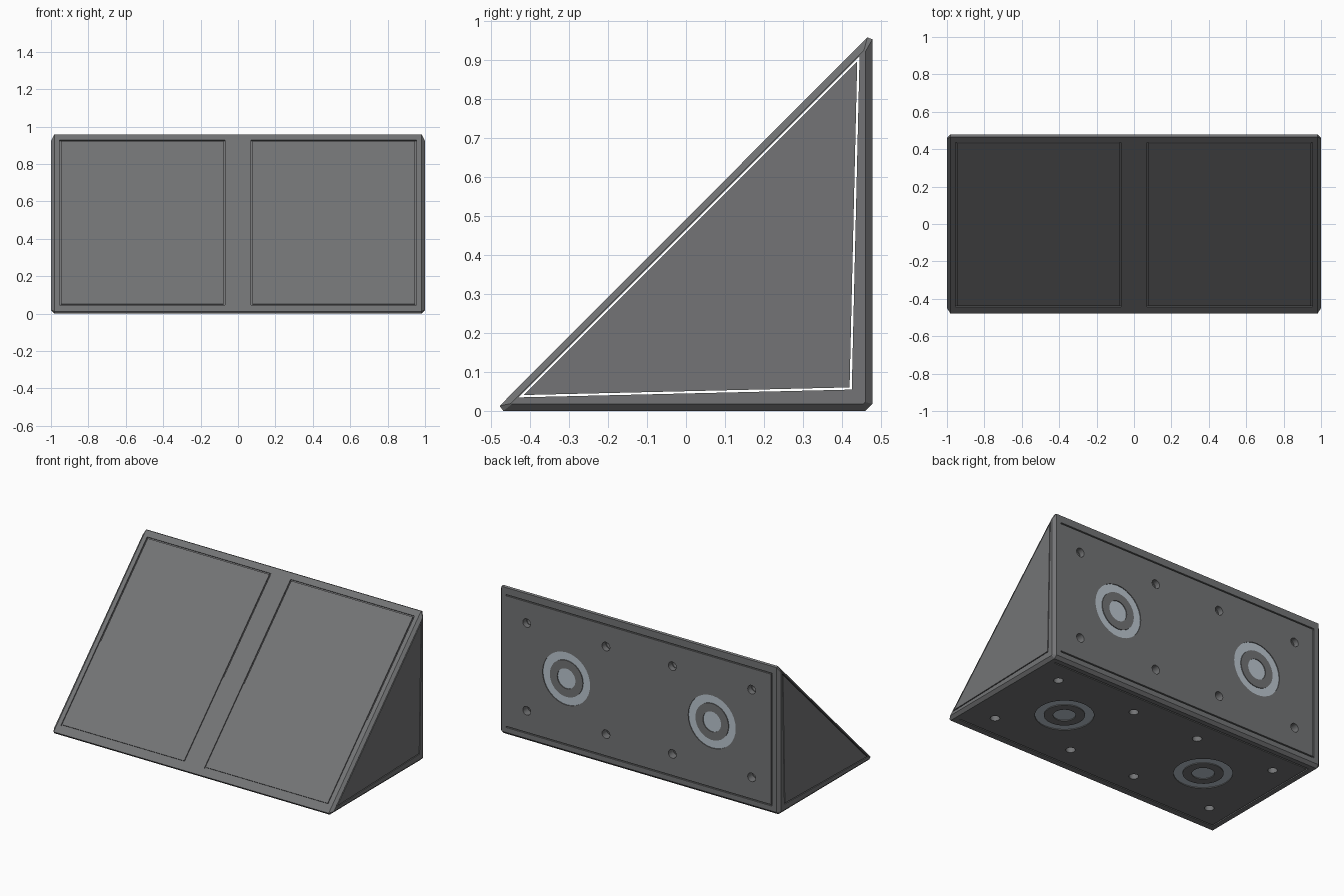
import bpy, bmesh, math
from mathutils import Matrix, Vector

if "Cube" in bpy.data.objects:
    bpy.data.objects.remove(bpy.data.objects["Cube"])


def material(name, rgb):
    m = bpy.data.materials.new(name)
    m.diffuse_color = (*rgb, 1)
    m.use_nodes = True
    m.node_tree.nodes["Principled BSDF"].inputs["Base Color"].default_value = m.diffuse_color
    return m


GREY = material("dark grey", (0.172, 0.175, 0.180))
STEEL = material("pale steel", (0.50, 0.57, 0.63))


def make(name, bm, mat):
    bmesh.ops.recalc_face_normals(bm, faces=bm.faces)
    me = bpy.data.meshes.new(name)
    bm.to_mesh(me)
    bm.free()
    me.materials.append(mat)
    ob = bpy.data.objects.new(name, me)
    bpy.context.collection.objects.link(ob)
    return ob


def select(ob):
    bpy.ops.object.select_all(action='DESELECT')
    ob.select_set(True)
    bpy.context.view_layer.objects.active = ob


def loft(bm, rings, closed=False):
    """Skin equal-length point loops; cap the ends, or join last to first."""
    loops = [[bm.verts.new(p) for p in r] for r in rings]
    n = len(loops[0])
    pairs = list(zip(loops, loops[1:]))
    if closed:
        pairs.append((loops[-1], loops[0]))
    for a, b in pairs:
        for i in range(n):
            j = (i + 1) % n
            bm.faces.new((a[i], a[j], b[j], b[i]))
    if not closed:
        bm.faces.new(loops[0])
        bm.faces.new(loops[-1])


def plane(origin, u, v, n):
    m = Matrix((u, v, n)).transposed().to_4x4()
    m.translation = origin
    return m


def box(bm, M, u0, u1, v0, v1, depth):
    loft(bm, [[M @ Vector((u, v, w)) for u, v in
               ((u0, v0), (u1, v0), (u1, v1), (u0, v1))] for w in (-depth, 0.02)])


def disc(bm, M, u, v, r, w0, w1, hole=0, seg=32):
    """Cylinder, or washer when hole is above zero."""
    def circle(rad, w):
        return [M @ Vector((u + rad * math.cos(t), v + rad * math.sin(t), w))
                for t in (2 * math.pi * i / seg for i in range(seg))]
    if hole:
        loft(bm, [circle(r, w0), circle(r, w1), circle(hole, w1), circle(hole, w0)], True)
    else:
        loft(bm, [circle(r, w0), circle(r, w1)])


def cut(ob, bm):
    cutter = make("cutter", bm, GREY)
    cutter.hide_render = True
    mod = ob.modifiers.new("cut", 'BOOLEAN')
    mod.operation, mod.solver, mod.object, mod.use_self = 'DIFFERENCE', 'EXACT', cutter, True
    select(ob)
    bpy.ops.object.modifier_apply(modifier=mod.name)
    bpy.data.objects.remove(cutter)


# Wedge body with chamfered ends
full = [(-.478, .013), (-.468, 0), (.46, 0), (.478, .018), (.478, .953), (.465, .958)]
small = [(-.450, .019), (-.446, .018), (.455, .018), (.46, .023), (.46, .922), (.456, .924)]
bm = bmesh.new()
loft(bm, [[(x, y, z) for y, z in prof] for x, prof in
          ((-1, small), (-.982, full), (.982, full), (1, small))])
body = make("wedge_body", bm, GREY)

# Working planes of the three large faces (v starts at the shared corner)
s = math.sqrt(0.5)
back = plane((0, .478, 0), (-1, 0, 0), (0, 0, 1), (0, 1, 0))
base = plane((0, .478, 0), (1, 0, 0), (0, -1, 0), (0, 0, -1))
slope = plane((0, -.493, 0), (1, 0, 0), (0, s, s), (0, -s, s))

# Thin slot that separates the inner core from the outer shell
tri = [(-.43, .035), (.445, .91), (.425, .055)]
cy, cz, k = .18, .30, .977
inner = [(cy + (y - cy) * k, cz + (z - cz) * k) for y, z in tri]
bm = bmesh.new()
loft(bm, [[(x, y, z) for y, z in loop] for x, loop in
          ((-1.1, tri), (1.1, tri), (1.1, inner), (-1.1, inner))], True)
cut(body, bm)

# Panel grooves on the slope
g = 0.008
bm = bmesh.new()
for u0, u1 in ((-.955, -.07), (.07, .955)):
    v0, v1 = .068, 1.315
    box(bm, slope, u0, u1, v0, v0 + g, .008)
    box(bm, slope, u0, u1, v1 - g, v1, .008)
    box(bm, slope, u0, u0 + g, v0, v1, .008)
    box(bm, slope, u1 - g, u1, v0, v1, .008)
cut(body, bm)

# Seams, pin holes and magnet pockets on back and base
for M, side in ((back, 1), (base, -1)):
    bm = bmesh.new()
    box(bm, M, -.95, .95, .05, .05 + g, .01)
    box(bm, M, -.95, .95, .90, .90 + g, .01)
    e = side * .946
    box(bm, M, e - g / 2, e + g / 2, .05, .908, .01)
    for c in (-.52, .52):
        disc(bm, M, c, .48, .17, -.015, .02, hole=.118)
        disc(bm, M, c, .48, .065, -.015, .02)
        for du in (-.283, .283):
            for dv in (-.283, .283):
                disc(bm, M, c + du, .48 + dv, .028, -.1, .02, seg=20)
    cut(body, bm)
select(body)
bpy.ops.object.shade_smooth_by_angle(angle=math.radians(25))

# Steel rings and centre buttons set into the pockets
for label, M in (("back", back), ("base", base)):
    for i, c in enumerate((-.52, .52), 1):
        bm = bmesh.new()
        disc(bm, M, c, .48, .172, -.018, -.005, hole=.116)
        disc(bm, M, c, .48, .067, -.018, -.005)
        ob = make(f"{label}_magnet_{i}", bm, STEEL)
        select(ob)
        bpy.ops.object.shade_smooth_by_angle(angle=math.radians(25))
